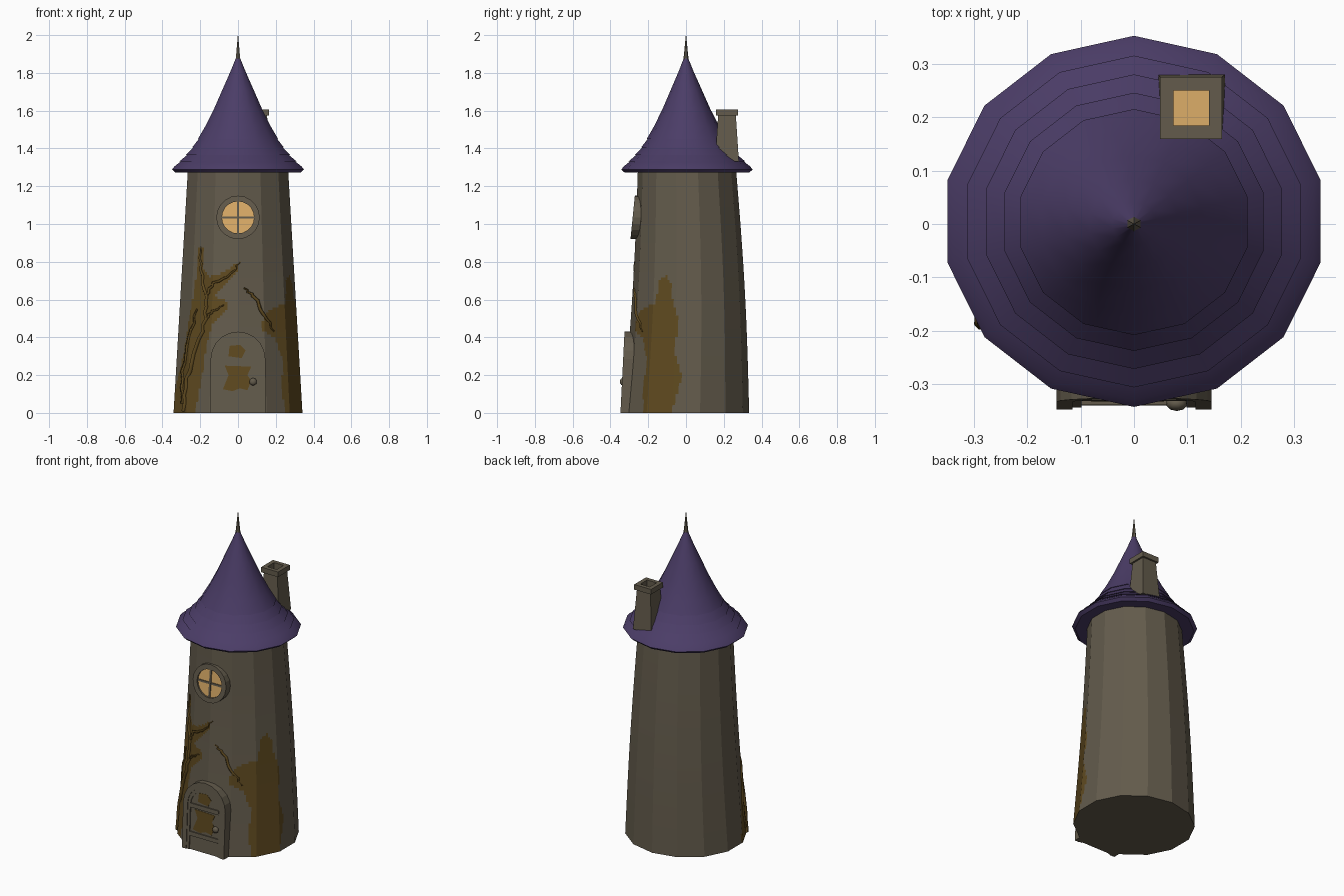
import bpy, bmesh, math
from math import sin, cos, pi, radians
from mathutils import Vector

if "Cube" in bpy.data.objects:
    bpy.data.objects.remove(bpy.data.objects["Cube"])


def material(name, rgb):
    m = bpy.data.materials.new(name)
    m.diffuse_color = (*rgb, 1)
    m.use_nodes = True
    m.node_tree.nodes["Principled BSDF"].inputs["Base Color"].default_value = m.diffuse_color
    return m


STONE = material("stone", (0.125, 0.105, 0.072))
PURPLE = material("roof purple", (0.070, 0.046, 0.135))
GLOW = material("warm glow", (0.72, 0.42, 0.14))
MOSS = material("brown moss", (0.115, 0.068, 0.014))
SIDES, TOP = 14, 1.29


def finish(name, bm, *mats, smooth=None):
    bmesh.ops.remove_doubles(bm, verts=bm.verts, dist=1e-5)
    bmesh.ops.recalc_face_normals(bm, faces=bm.faces)
    me = bpy.data.meshes.new(name)
    bm.to_mesh(me)
    bm.free()
    ob = bpy.data.objects.new(name, me)
    bpy.context.collection.objects.link(ob)
    for m in mats:
        me.materials.append(m)
    if smooth:
        bpy.ops.object.select_all(action='DESELECT')
        ob.select_set(True)
        bpy.context.view_layer.objects.active = ob
        bpy.ops.object.shade_smooth_by_angle(angle=radians(smooth))
    return ob


def loft(rings, caps=(True, True)):
    """Skin a stack of equal point rings; returns bmesh and last cap."""
    bm = bmesh.new()
    vs = [[bm.verts.new(p) for p in r] for r in rings]
    n = len(vs[0])
    for a, b in zip(vs, vs[1:]):
        for i in range(n):
            bm.faces.new((a[i], a[(i + 1) % n], b[(i + 1) % n], b[i]))
    if caps[0]:
        bm.faces.new(vs[0])
    last = bm.faces.new(vs[-1]) if caps[1] else None
    return bm, last


def wall(deg, z, off=0.0):
    """Point on the faceted tower wall; 0 degrees is the front, 90 is +x."""
    a, seg = radians(deg), 2 * pi / SIDES
    r = 0.35 - 0.078 * z / TOP
    r = r * cos(seg / 2) / cos(a % seg - seg / 2) + off
    shift = 0.005 * z / TOP + 0.012 * sin(pi * z / TOP)
    return Vector((r * sin(a), -r * cos(a) * 0.955 + shift, z))


def inside(x, y, poly):
    hit = False
    for (x1, y1), (x2, y2) in zip(poly, poly[1:] + poly[:1]):
        if (y1 > y) != (y2 > y) and x < (x2 - x1) * (y - y1) / (y2 - y1) + x1:
            hit = not hit
    return hit


# tower wall, with moss patches outlined in (degrees, height)
moss_right = [(48, -.1), (44, .12), (46, .28), (38, .4), (22, .44), (26, .52), (40, .56), (54, .58),
              (57, .7), (66, .73), (71, .68), (74, .58), (81, .49), (76, .33), (85, .2), (80, .07), (70, -.1)]
moss_left = [(-85, -.1), (-75, .15), (-62, .33), (-55, .49), (-48, .65), (-46, .87), (-40, .88),
             (-38, .76), (-30, .72), (-17, .74), (1, .8), (1, .76), (-14, .68), (-24, .62),
             (-12, .59), (-10, .55), (-25, .47), (-31, .36), (-36, .17), (-45, -.1)]
COLS, ROWS = SIDES * 10, 90
bm, _ = loft([[wall(360 * i / COLS, TOP * j / ROWS) for i in range(COLS)] for j in range(ROWS + 1)])
bm.faces.ensure_lookup_table()
for k in range(COLS * ROWS):
    d = (k % COLS + 0.5) * 360 / COLS
    d = d - 360 if d > 180 else d
    z = (k // COLS + 0.5) * TOP / ROWS
    if inside(d, z, moss_right) or inside(d, z, moss_left):
        bm.faces[k].material_index = 1
finish("tower_wall", bm, STONE, MOSS)


# roof with stepped shingle courses, and spire
def round_ring(r, z, n, cy=0.0):
    return [(r * sin(2 * pi * i / n), cy - r * cos(2 * pi * i / n) * 0.97, z) for i in range(n)]


roof = [(.24, 1.275), (.34, 1.272), (.358, 1.288), (.345, 1.305), (.312, 1.33), (.32, 1.33),
        (.277, 1.365), (.284, 1.365), (.243, 1.405), (.249, 1.405), (.213, 1.45), (.218, 1.45),
        (.176, 1.52), (.130, 1.61), (.085, 1.71), (.042, 1.805), (.009, 1.885)]
bm, _ = loft([round_ring(r, z, SIDES, 0.005 * (1.885 - z) / 0.6) for r, z in roof])
finish("roof", bm, PURPLE, smooth=30)
bm, _ = loft([round_ring(r, z, 6) for r, z in ((.017, 1.85), (.011, 1.9), (.001, 2.0))])
finish("spire", bm, STONE)

# chimney with cap and glowing flue
flue = [(.063, 1.33), (.047, 1.575), (.058, 1.575), (.058, 1.607), (.033, 1.607), (.033, 1.55)]
bm, last = loft([[(.107 + h * sx, .217 + h * sy, z) for sx, sy in ((-1, -1), (1, -1), (1, 1), (-1, 1))]
                 for h, z in flue])
last.material_index = 1
finish("chimney", bm, STONE, GLOW)


# flat parts drawn in (x, z), leaning back with the wall and extruded inwards
def slab(name, polys, y0, lean, depth, mat):
    bm = bmesh.new()
    for p in polys:
        bm.faces.new([bm.verts.new((x, y0 + lean * z, z)) for x, z in p])
    bmesh.ops.remove_doubles(bm, verts=bm.verts, dist=1e-5)
    res = bmesh.ops.extrude_face_region(bm, geom=bm.faces[:], use_keep_orig=True)
    moved = [g for g in res["geom"] if isinstance(g, bmesh.types.BMVert)]
    bmesh.ops.translate(bm, verts=moved, vec=(0, depth, 0))
    return finish(name, bm, mat)


def band(outer, inner):
    return [(outer[i], outer[i + 1], inner[i + 1], inner[i]) for i in range(len(outer) - 1)]


def arch(hw, spring):
    return [(-hw, 0)] + [(-hw * cos(pi * i / 10), spring + hw * sin(pi * i / 10))
                         for i in range(11)] + [(hw, 0)]


def circle(r, cz, n=20):
    return [(r * cos(2 * pi * (i % n) / n), cz + r * sin(2 * pi * (i % n) / n)) for i in range(n + 1)]


def rect(x0, x1, z0, z1):
    return [(x0, z0), (x1, z0), (x1, z1), (x0, z1)]


# door
slab("door_frame", band(arch(.145, .285), arch(.115, .28)), -.347, .05, .1, STONE)
slab("door_inner_frame", band(arch(.115, .28), arch(.098, .275)), -.343, .05, .1, STONE)
slab("door_panel", [arch(.098, .275)], -.337, .05, .08, STONE)
slab("door_bars", [rect(-.098, .098, z, z + .025) for z in (.085, .258)], -.344, .05, .02, STONE)
slab("door_moss", [
    [(-.08, .125), (-.03, .115), (.01, .13), (.05, .12), (.07, .17), (.05, .2), (.07, .245), (-.07, .25), (-.05, .2)],
    [(-.05, .3), (.02, .29), (.04, .33), (.01, .36), (-.045, .355)]], -.3385, .05, .004, MOSS)
bm = bmesh.new()
bmesh.ops.create_icosphere(bm, subdivisions=2, radius=.02)
for v in bm.verts:
    v.co = Vector((.08 + v.co.x, -.336 + v.co.y * .7, .165 + v.co.z))
finish("door_knob", bm, STONE, smooth=40)

# round window
WZ = 1.035
slab("window_frame", band(circle(.115, WZ), circle(.085, WZ)), -.386, .1, .07, STONE)
slab("window_glass", [circle(.087, WZ)[:-1]], -.376, .1, .03, GLOW)
slab("window_upright", [rect(-.006, .006, WZ - .085, WZ + .085)], -.381, .1, .009, STONE)
slab("window_crossbar", [rect(-.085, .085, WZ - .006, WZ + .006)], -.3805, .1, .008, STONE)


# creeping vines: tapered tubes along wall paths in (degrees, height, radius)
def vine(name, path):
    cu = bpy.data.curves.new(name, 'CURVE')
    cu.dimensions, cu.bevel_depth, cu.bevel_resolution = '3D', 1.0, 0
    cu.use_fill_caps = True
    pts = []
    for k, (a, b) in enumerate(zip(path, path[1:])):
        for t in (0, .25, .5, .75):
            jag = 1.6 * sin(5 * k + 9 * t)
            pts.append([p + (q - p) * t for p, q in zip(a, b)])
            pts[-1][0] += jag
    pts.append(path[-1])
    sp = cu.splines.new('POLY')
    sp.points.add(len(pts) - 1)
    for s, (d, z, r) in zip(sp.points, pts):
        s.co = (*wall(d, z, 0.001), 1)
        s.radius = r
    cu.materials.append(MOSS)
    ob = bpy.data.objects.new(name, cu)
    bpy.context.collection.objects.link(ob)
    bpy.ops.object.select_all(action='DESELECT')
    ob.select_set(True)
    bpy.context.view_layer.objects.active = ob
    bpy.ops.object.convert(target='MESH')


vine("vine_trunk", [(-57, .01, .014), (-53, .18, .014), (-42, .36, .013), (-33, .5, .012),
                    (-34, .62, .011), (-42, .76, .009), (-43, .88, .004)])
vine("vine_branch", [(-34, .62, .01), (-24, .69, .008), (-10, .72, .007), (3, .8, .003)])
vine("vine_twig", [(-33, .5, .009), (-24, .54, .007), (-14, .57, .003)])
vine("vine_left", [(-60, .05, .01), (-62, .22, .01), (-52, .4, .009), (-44, .55, .005)])
vine("vine_right", [(6, .66, .004), (16, .62, .009), (26, .52, .009), (37, .43, .004)])
